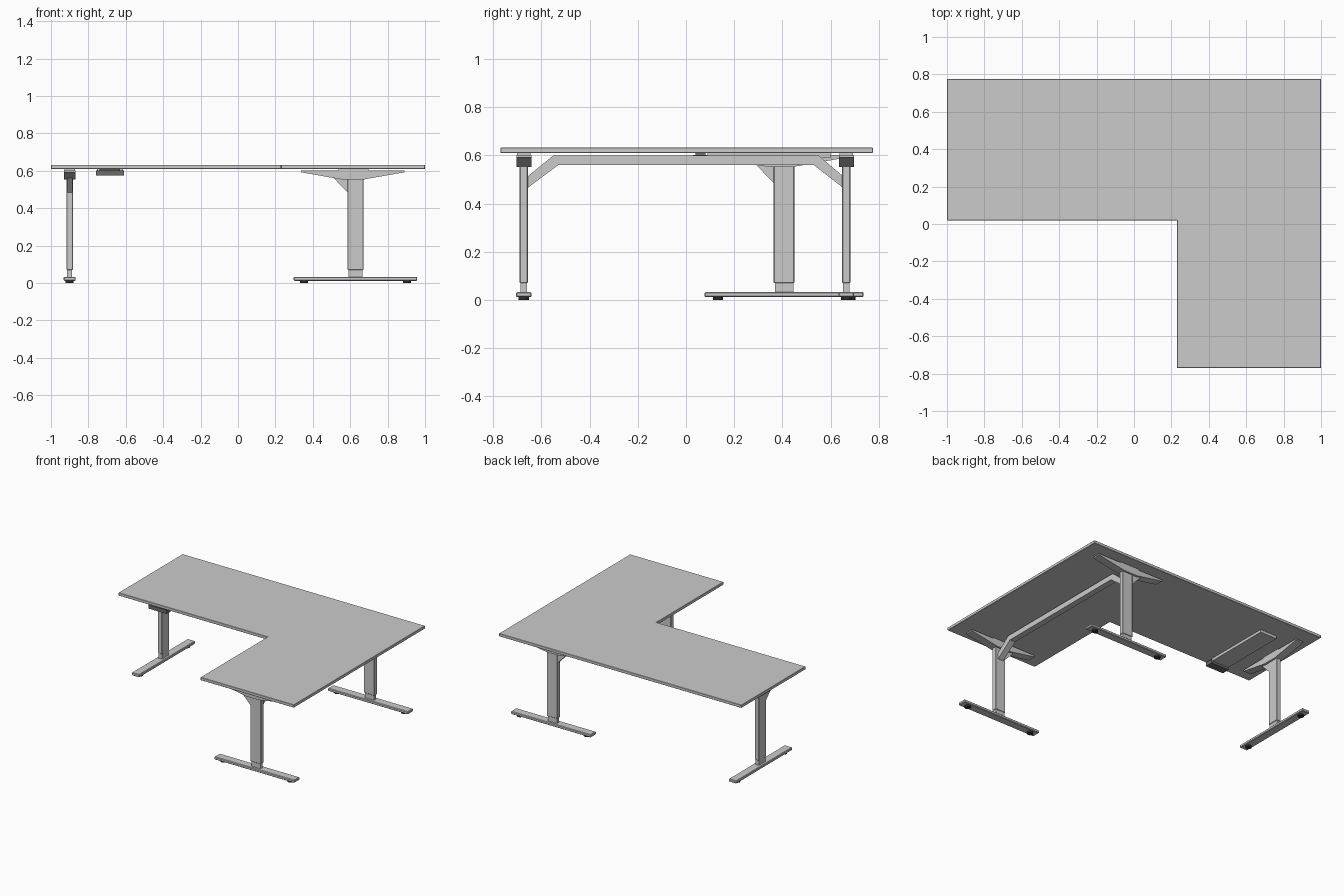
import bpy, math
from mathutils import Matrix, Vector

cube = bpy.data.objects.get("Cube")
if cube:
    bpy.data.objects.remove(cube, do_unlink=True)


def material(name, value):
    m = bpy.data.materials.new(name)
    m.use_nodes = True
    colour = (value, value, value, 1)
    m.diffuse_color = colour
    m.node_tree.nodes["Principled BSDF"].inputs["Base Color"].default_value = colour
    return m


GREY = material("light grey", 0.6)
DARK = material("dark grey", 0.15)
RUBBER = material("black rubber", 0.03)


def prism(name, outline, start, end, mat, plane="xz", place=Matrix()):
    """Extrude a closed outline lying in the given plane from start to end."""
    def point(a, b, c):
        return {"xy": (a, b, c), "xz": (a, c, b), "yz": (c, a, b)}[plane]
    n = len(outline)
    verts = [place @ Vector(point(a, b, c)) for c in (start, end) for a, b in outline]
    faces = [tuple(range(n)), tuple(range(n, 2 * n))]
    faces += [(i, (i + 1) % n, n + (i + 1) % n, n + i) for i in range(n)]
    mesh = bpy.data.meshes.new(name)
    mesh.from_pydata(verts, [], faces)
    mesh.materials.append(mat)
    obj = bpy.data.objects.new(name, mesh)
    bpy.context.collection.objects.link(obj)
    # Make every face point outwards
    import bmesh
    bm = bmesh.new()
    bm.from_mesh(mesh)
    bmesh.ops.recalc_face_normals(bm, faces=bm.faces)
    bm.to_mesh(mesh)
    bm.free()
    return obj


def box(name, x, y, z, mat, place=Matrix()):
    outline = [(x[0], y[0]), (x[1], y[0]), (x[1], y[1]), (x[0], y[1])]
    return prism(name, outline, z[0], z[1], mat, "xy", place)


def bevel(obj, width):
    mod = obj.modifiers.new("edge", "BEVEL")
    mod.width = width
    mod.segments = 1


# L-shaped top
top = prism("desk_top", [(-1, 0.02), (0.23, 0.02), (0.23, -0.77), (1, -0.77),
                         (1, 0.775), (-1, 0.775)], 0.61, 0.632, GREY, "xy")
bevel(top, 0.002)


def leg(name, x, y, angle):
    """Lifting leg: the foot and the arm run along the local x axis."""
    place = Matrix.Translation((x, y, 0)) @ Matrix.Rotation(math.radians(angle), 4, "Z")
    foot = box(name + "_foot", (-0.33, 0.33), (-0.032, 0.032), (0.012, 0.033), GREY, place)
    bevel(foot, 0.004)
    # Levelling pads
    for side, px in (("inner", -0.275), ("outer", 0.275)):
        ring = [(px + 0.021 * math.cos(i * math.pi / 8), 0.021 * math.sin(i * math.pi / 8))
                for i in range(16)]
        prism(f"{name}_{side}_pad", ring, 0, 0.012, RUBBER, "xy", place)
    # Telescopic column
    box(name + "_inner_column", (-0.038, 0.038), (-0.013, 0.013), (0.033, 0.08), GREY, place)
    sleeve = box(name + "_column", (-0.043, 0.043), (-0.017, 0.017), (0.07, 0.57), GREY, place)
    bevel(sleeve, 0.003)
    # Tapered arm carrying the top
    prism(name + "_arm", [(-0.29, 0.602), (-0.29, 0.592), (-0.07, 0.553), (0.04, 0.553),
                          (0.262, 0.592), (0.262, 0.602)], -0.031, 0.031, GREY, "xz", place)
    box(name + "_mounting_plate", (-0.09, 0.07), (-0.028, 0.028), (0.6, 0.611), GREY, place)
    # Slanted brace below the arm
    prism(name + "_brace", [(-0.12, 0.565), (-0.043, 0.485), (-0.043, 0.565)],
          -0.014, 0.014, GREY, "xz", place)


leg("side_leg", -0.9, 0.407, 90)
leg("front_leg", 0.628, -0.673, 0)
leg("back_leg", 0.628, 0.665, 0)

# Cross beam with sloping ends joining the front and back legs
prism("cross_beam", [(-0.655, 0.467), (-0.53, 0.56), (0.53, 0.56), (0.65, 0.467),
                     (0.65, 0.515), (0.55, 0.6), (-0.55, 0.6), (-0.655, 0.515)],
      0.605, 0.65, GREY, "yz")

# Control unit under the top, with its handset at the front edge
box("control_tray", (-0.755, -0.615), (0.09, 0.6), (0.59, 0.611), GREY)
box("control_handset", (-0.76, -0.61), (0.03, 0.09), (0.574, 0.602), DARK)
box("handset_mount", (-0.74, -0.63), (0.04, 0.08), (0.6, 0.611), DARK)
